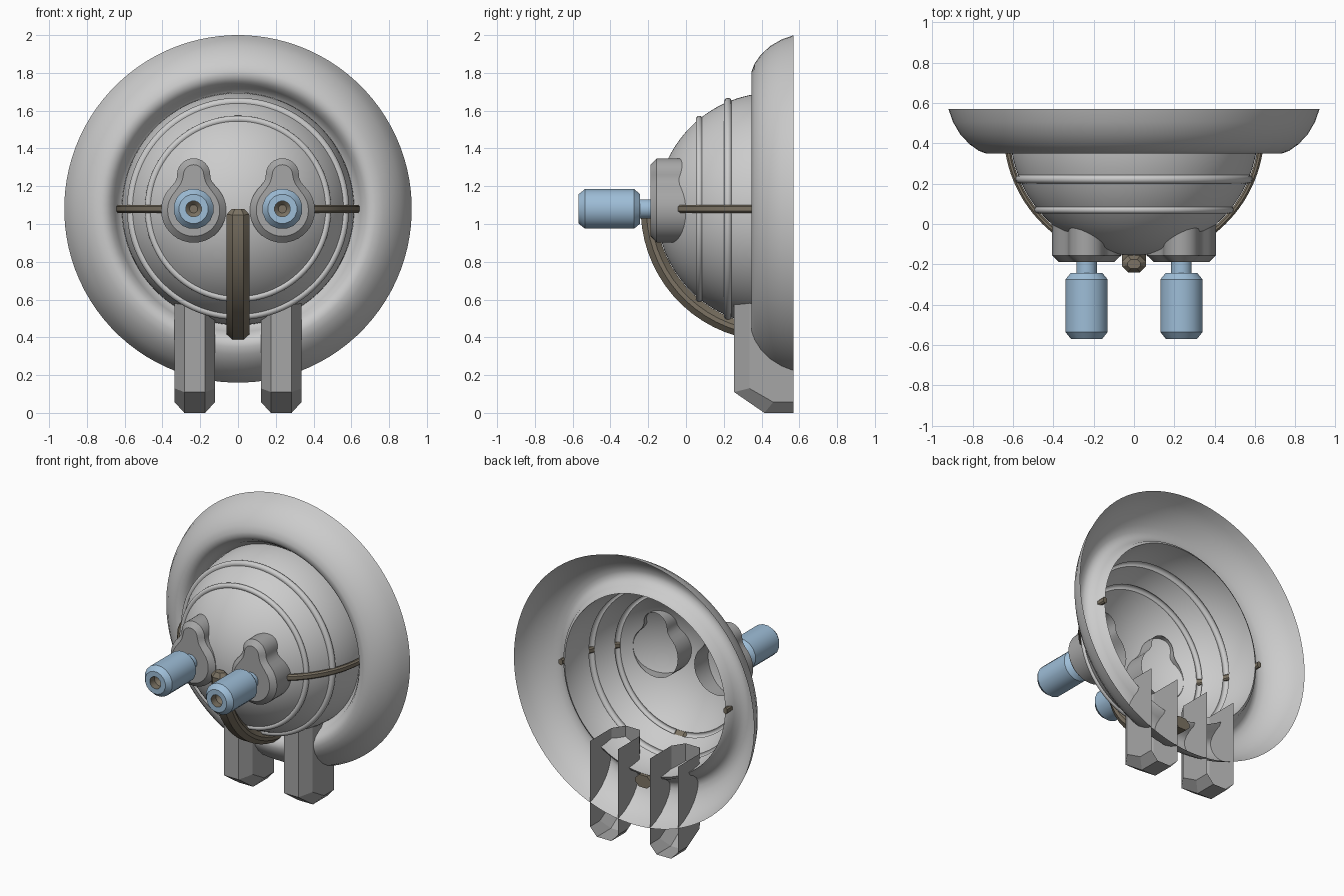
import bpy, bmesh, math
from math import sin, cos, radians, pi

if "Cube" in bpy.data.objects:
    bpy.data.objects.remove(bpy.data.objects["Cube"])

CZ, CY, R = 1.08, 0.46, 0.615      # dome axis height, sphere centre depth, radius


def material(name, rgb):
    m = bpy.data.materials.new(name)
    m.diffuse_color = (*rgb, 1)
    m.use_nodes = True
    m.node_tree.nodes["Principled BSDF"].inputs["Base Color"].default_value = m.diffuse_color
    return m


LIGHT = material("light grey", (0.60, 0.60, 0.60))
GREY = material("mid grey", (0.38, 0.38, 0.38))
BLUE = material("pale blue", (0.34, 0.51, 0.68))
BROWN = material("grey brown", (0.20, 0.17, 0.125))


def finish(bm, name, mats, angle=35):
    bmesh.ops.remove_doubles(bm, verts=bm.verts, dist=1e-5)
    bmesh.ops.recalc_face_normals(bm, faces=bm.faces)
    me = bpy.data.meshes.new(name)
    bm.to_mesh(me)
    bm.free()
    ob = bpy.data.objects.new(name, me)
    bpy.context.collection.objects.link(ob)
    for m in mats:
        me.materials.append(m)
    if angle:
        bpy.ops.object.select_all(action='DESELECT')
        ob.select_set(True)
        bpy.context.view_layer.objects.active = ob
        bpy.ops.object.shade_smooth_by_angle(angle=radians(angle))
    return ob


def skin(bm, rings, closed=True, caps=(False, False)):
    """Join successive rings of points with quads."""
    vs = [[bm.verts.new(p) for p in ring] for ring in rings]
    n = len(vs[0])
    faces = []
    for a, b in zip(vs, vs[1:]):
        row = []
        for i in range(n if closed else n - 1):
            j = (i + 1) % n
            row.append(bm.faces.new((a[i], a[j], b[j], b[i])))
        faces.append(row)
    for flag, ring in zip(caps, (vs[0], vs[-1])):
        if flag:
            faces.append([bm.faces.new(ring)])
    return faces


def circle(cx, r, y, n):
    r = max(r, 1e-7)
    return [(cx + r * cos((i + .5) * 2 * pi / n), y, CZ + r * sin((i + .5) * 2 * pi / n))
            for i in range(n)]


def lathe(name, profile, mats, cx=0, n=96, angle=35, brown_from=None):
    bm = bmesh.new()
    rows = skin(bm, [circle(cx, r, y, n) for r, y in profile])
    if brown_from is not None:
        for row in rows[brown_from:]:
            for f in row:
                f.material_index = 1
    return finish(bm, name, mats, angle)


# Dome with two raised beads
def dome_profile():
    beads = [(math.acos((CY - 0.07) / R), 0.018), (math.acos((CY - 0.222) / R), 0.021)]
    end = math.acos(0.01 / R)
    pts = []
    for i in range(33):
        t = end * i / 32
        if all(abs(t - b) > w / R * 1.2 for b, w in beads):
            pts.append((t, R))
    for b, w in beads:
        for k in range(9):
            a = pi * k / 8
            pts.append((b - w * cos(a) / R, R + w * sin(a)))
    pts.sort(key=lambda p: p[0])
    return [(r * sin(t), CY - r * cos(t)) for t, r in pts]


lathe("dome", dome_profile(), [LIGHT])

# Flared rim, curling back to the dome
lathe("rim", [(.92, .57), (.897, .505), (.862, .445), (.815, .395), (.77, .363),
              (.73, .348), (.70, .349), (.673, .367), (.65, .40), (.635, .435), (.615, .45)],
      [LIGHT], angle=60)


# Straps that follow the dome
def strap(name, place, r0, r1, half, cut, t0, t1):
    section = [(r0, -half + cut), (r0 + cut, -half), (r1 - cut, -half), (r1, -half + cut),
               (r1, half - cut), (r1 - cut, half), (r0 + cut, half), (r0, half - cut)]
    rm = (r0 + r1) / 2
    steps = [(t0, .55)] + [(t0 + .045 + (t1 - t0 - .045) * i / 16, 1) for i in range(17)]
    bm = bmesh.new()
    skin(bm, [[place(rm + (r - rm) * s, l * s, t) for r, l in section] for t, s in steps],
         caps=(True, True))
    finish(bm, name, [BROWN], 25)


strap("centre_strap", lambda r, l, t: (l, CY - r * cos(t), CZ - r * sin(t)),
      .617, .70, .06, .03, 0.0, radians(91))
for side, label in ((-1, "left"), (1, "right")):
    strap(label + "_strap",
          lambda r, l, t, s=side: (s * r * sin(t), CY - r * cos(t), CZ + l),
          .617, .646, .021, .009, radians(35), radians(91))


# Keyhole-shaped mount outline, shrunk by d
def mount_outline(d):
    half = [(  (.172 - d) * cos(radians(a)), (.172 - d) * sin(radians(a))) for a in range(-90, 41, 10)]
    half += [(x - d * .85, z - d * .35) for x, z in ((.112, .131), (.097, .152), (.089, .172))]
    half += [((.088 - d) * cos(radians(a)), .187 + (.088 - d) * sin(radians(a)))
             for a in range(0, 91, 15)]
    return half + [(-x, z) for x, z in reversed(half[1:-1])]


for side, label in ((-1, "left"), (1, "right")):
    cx = side * .235
    # Mount, open at the back
    bm = bmesh.new()
    skin(bm, [[(cx + x, y, 1.073 + z) for x, z in mount_outline(d)]
              for y, d in ((0, 0), (-.155, 0), (-.187, .034))], caps=(False, True))
    finish(bm, label + "_mount", [GREY], 30)

    # Knob with stem and a recessed hole
    lathe(label + "_knob",
          [(.052, -.17), (.052, -.243), (.08, -.243), (.107, -.275), (.107, -.535),
           (.078, -.57), (.042, -.57), (.042, -.52), (.022, -.50), (0, -.50)],
          [BLUE, BROWN], cx, 16, 30, brown_from=6)

    # Leg: chamfered channel, open at the top and back
    front = [(.255, .65), (.255, .11), (.415, 0), (.57, 0)]
    corner = [(.335, .65), (.335, .13), (.462, .057), (.57, .057)]
    cx = side * .229
    bm = bmesh.new()
    skin(bm, [[(cx + dx, y, z) for y, z in path] for dx, path in
              ((-.107, corner), (-.055, front), (.055, front), (.107, corner))], closed=False)
    for dx in (-.107, .107):
        bm.faces.new([bm.verts.new((cx + dx, y, z)) for y, z in corner + [(.57, .65)]])
    finish(bm, label + "_leg", [GREY], 0)
